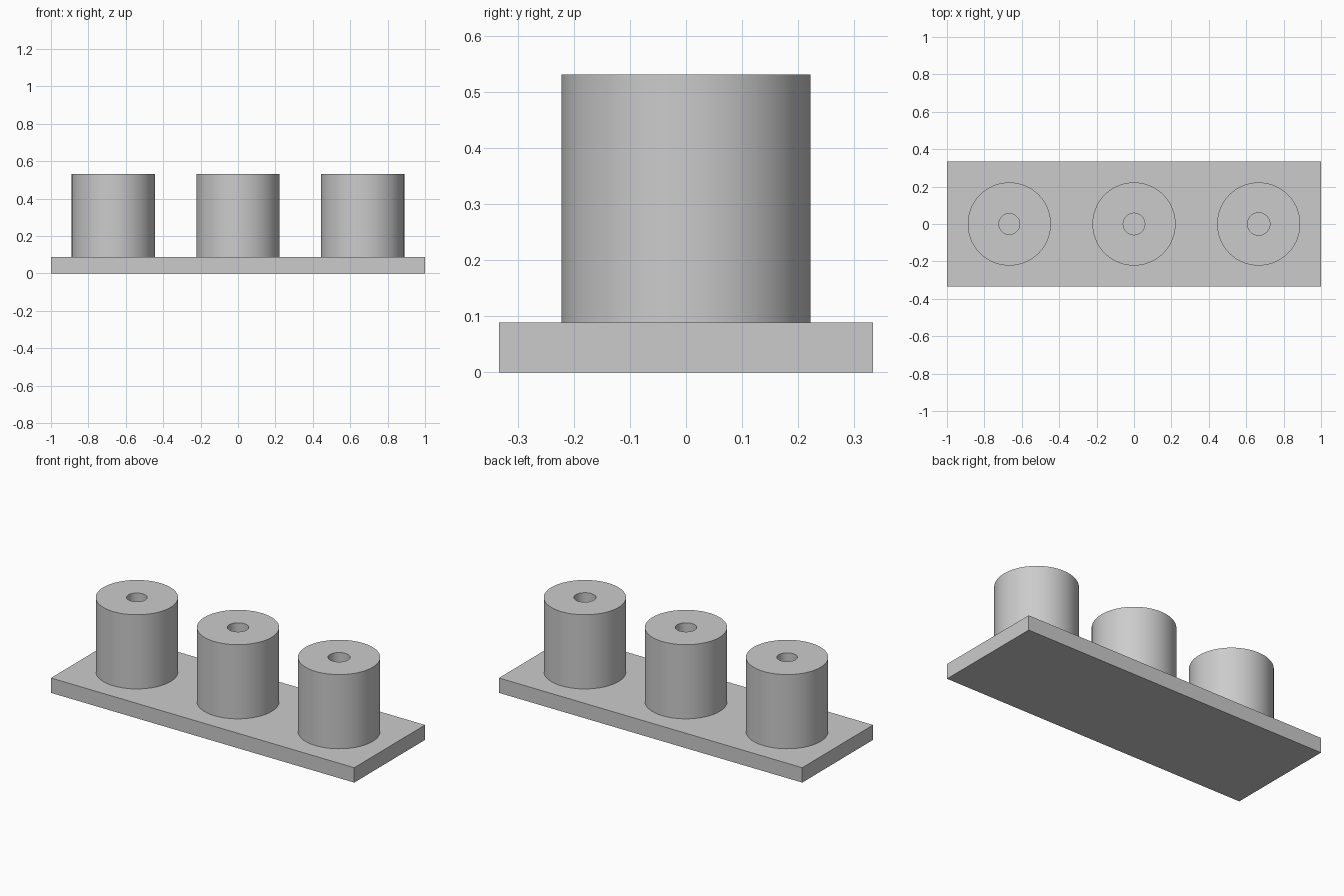
import bpy
import bmesh
import math

old = bpy.data.objects.get("Cube")
if old:
    bpy.data.objects.remove(old, do_unlink=True)

UNIT = 2 / 90          # the plate is 90 units long
PLATE = (90, 30, 4)
POST_RADIUS, POST_TOP = 10, 23.9
SEGMENTS = 96

grey = bpy.data.materials.new("plain grey")
grey.use_nodes = True
colour = (0.6, 0.6, 0.6, 1)
grey.diffuse_color = colour
grey.node_tree.nodes["Principled BSDF"].inputs["Base Color"].default_value = colour


def add_object(name, bm):
    mesh = bpy.data.meshes.new(name)
    bm.to_mesh(mesh)
    bm.free()
    mesh.materials.append(grey)
    obj = bpy.data.objects.new(name, mesh)
    bpy.context.collection.objects.link(obj)
    return obj


def make_plate():
    bm = bmesh.new()
    bmesh.ops.create_cube(bm, size=1)
    length, width, height = (s * UNIT for s in PLATE)
    bmesh.ops.scale(bm, vec=(length, width, height), verts=bm.verts)
    bmesh.ops.translate(bm, vec=(0, 0, height / 2), verts=bm.verts)
    add_object("base_plate", bm)


def make_post(name, x, bore_radius):
    """Hollow post: outer wall, top rim and bore, lathed from one profile."""
    bm = bmesh.new()
    floor = PLATE[2]
    profile = [(POST_RADIUS, floor), (POST_RADIUS, POST_TOP),
               (bore_radius, POST_TOP), (bore_radius, floor)]
    rings = []
    for r, z in profile:
        angles = [math.tau * i / SEGMENTS for i in range(SEGMENTS)]
        rings.append([bm.verts.new((r * UNIT * math.cos(a), r * UNIT * math.sin(a), z * UNIT))
                      for a in angles])
    for low, high in zip(rings, rings[1:]):
        for i in range(SEGMENTS):
            j = (i + 1) % SEGMENTS
            bm.faces.new((low[i], low[j], high[j], high[i]))
    post = add_object(name, bm)
    post.location.x = x * UNIT
    # Round walls smooth, rims crisp
    bpy.ops.object.select_all(action="DESELECT")
    post.select_set(True)
    bpy.context.view_layer.objects.active = post
    bpy.ops.object.shade_smooth_by_angle(angle=math.radians(30))


make_plate()
# The bores widen slightly from right to left
for name, x, bore in (("right_post", -30, 2.5), ("middle_post", 0, 2.6), ("left_post", 30, 2.7)):
    make_post(name, x, bore)
